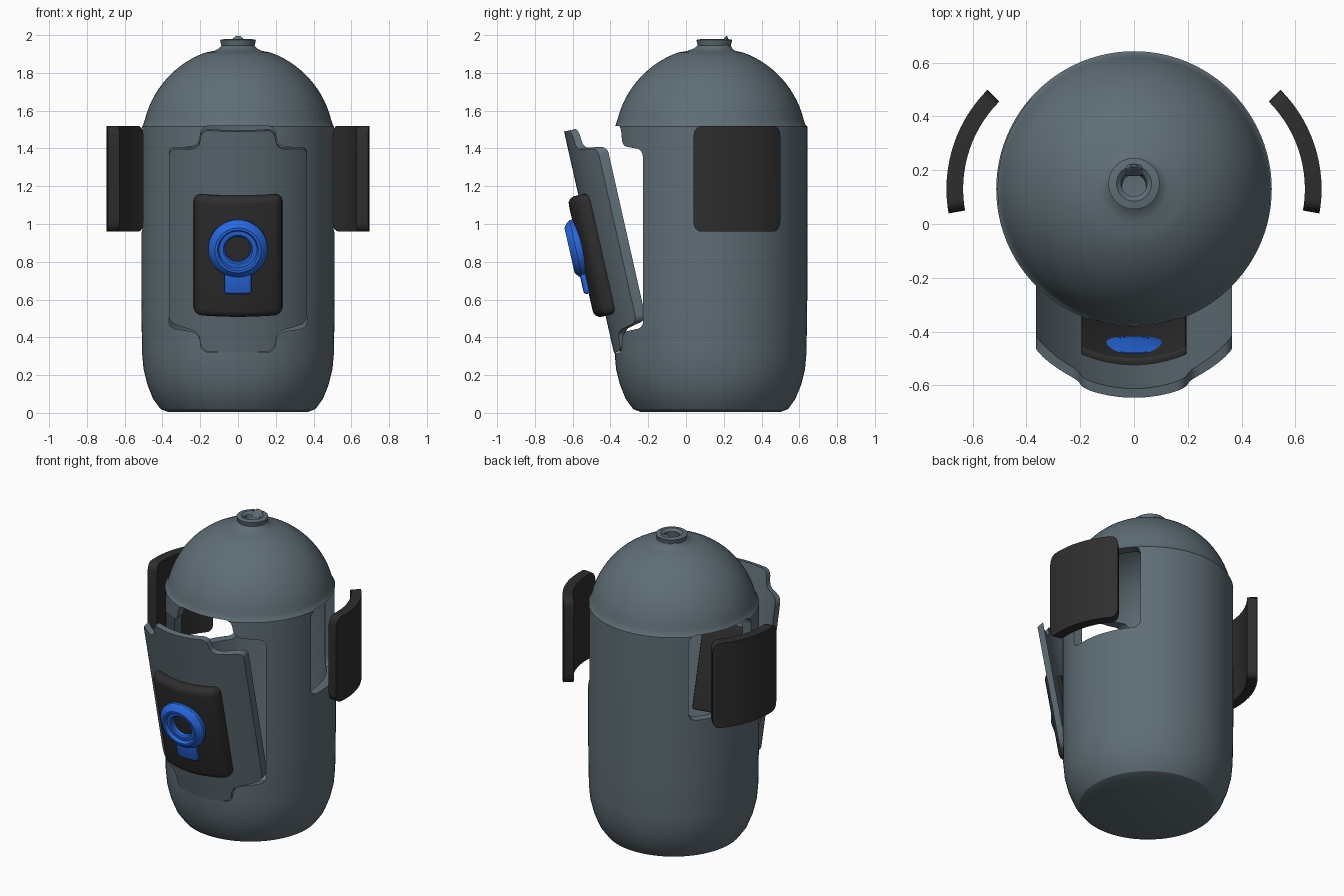
import bpy, bmesh, math
from mathutils import Matrix, Vector

if "Cube" in bpy.data.objects:
    bpy.data.objects.remove(bpy.data.objects["Cube"])

AXIS_Y = 0.13
BODY_R = 0.512
SIDE_ANGLE = math.radians(107.5)


def material(name, rgb):
    m = bpy.data.materials.new(name)
    m.use_nodes = True
    m.diffuse_color = (*rgb, 1)
    node = next(n for n in m.node_tree.nodes if n.type == 'BSDF_PRINCIPLED')
    node.inputs["Base Color"].default_value = (*rgb, 1)
    return m


grey = material("slate grey", (0.115, 0.155, 0.18))
black = material("soft black", (0.027, 0.027, 0.027))
blue = material("bright blue", (0.02, 0.14, 0.75))


def make(name, bm, mat):
    bmesh.ops.recalc_face_normals(bm, faces=bm.faces[:])
    me = bpy.data.meshes.new(name)
    bm.to_mesh(me)
    bm.free()
    me.materials.append(mat)
    ob = bpy.data.objects.new(name, me)
    bpy.context.collection.objects.link(ob)
    return ob


def activate(ob):
    bpy.ops.object.select_all(action='DESELECT')
    ob.select_set(True)
    bpy.context.view_layer.objects.active = ob


def smooth(ob):
    activate(ob)
    bpy.ops.object.shade_smooth_by_angle(angle=math.radians(32))


def boolean(ob, cutter, operation):
    activate(ob)
    mod = ob.modifiers.new("cut", 'BOOLEAN')
    mod.object = cutter
    mod.operation = operation
    mod.solver = 'EXACT'
    bpy.ops.object.modifier_apply(modifier=mod.name)


def lathe(profile, closed, steps=96):
    """Revolve (radius, height) points about the z axis."""
    bm = bmesh.new()
    vs = [bm.verts.new((r, 0, z)) for r, z in profile]
    pairs = list(zip(vs, vs[1:])) + ([(vs[-1], vs[0])] if closed else [])
    es = [bm.edges.new(p) for p in pairs]
    bmesh.ops.spin(bm, geom=vs + es, axis=(0, 0, 1), cent=(0, 0, 0),
                   angle=2 * math.pi, steps=steps)
    bmesh.ops.remove_doubles(bm, verts=bm.verts[:], dist=1e-5)
    return bm


def cutter(name, outline, turn=0.0, radial=False, corner=0.045):
    """Rounded outline on the front of the body, pushed in towards the axis."""
    bm = bmesh.new()
    far, near = 0.8, 0.15
    bm.faces.new([bm.verts.new((x, -far, z)) for x, z in outline])
    bmesh.ops.bevel(bm, geom=bm.verts[:], offset=corner, segments=5,
                    profile=0.5, affect='VERTICES')
    ext = bmesh.ops.extrude_face_region(bm, geom=bm.faces[:])
    for v in ext["geom"]:
        if isinstance(v, bmesh.types.BMVert):
            v.co.y = -near
    if radial:
        for v in bm.verts:
            v.co.x *= -v.co.y / BODY_R
    bm.transform(Matrix.Translation((0, AXIS_Y, 0)) @ Matrix.Rotation(turn, 4, 'Z'))
    return make(name, bm, grey)


def shell(name, inner, outer, mat, low=0.2, high=1.7):
    bm = lathe([(inner, low), (outer, low), (outer, high), (inner, high)], True)
    bm.transform(Matrix.Translation((0, AXIS_Y, 0)))
    return make(name, bm, mat)


def bent_box(name, width, y0, y1, z0, z1, bevel, mat, radius=0.55):
    """Rounded box curved to follow the body."""
    bm = bmesh.new()
    bmesh.ops.create_cube(bm, size=1)
    bm.transform(Matrix.Translation((0, (y0 + y1) / 2, (z0 + z1) / 2))
                 @ Matrix.Diagonal((width, abs(y1 - y0), z1 - z0, 1)))
    bmesh.ops.bevel(bm, geom=bm.edges[:], offset=bevel, segments=4,
                    profile=0.5, affect='EDGES')
    for i in range(1, 16):
        x = width * (i / 16 - 0.5)
        bmesh.ops.bisect_plane(bm, geom=bm.verts[:] + bm.edges[:] + bm.faces[:],
                               plane_co=(x, 0, 0), plane_no=(1, 0, 0))
    for v in bm.verts:
        v.co.y += radius - math.sqrt(radius ** 2 - v.co.x ** 2)
    return make(name, bm, mat)


# Hollow capsule body with a nozzle collar
outer = [(0, 0.005), (0.37, 0.005), (0.41, 0.02), (0.45, 0.075), (0.48, 0.15),
         (0.5, 0.23), (0.508, 0.32), (BODY_R, 0.6), (BODY_R, 1.515), (0.502, 1.525)]
dome = [(0.508 * math.cos(math.radians(a)), 1.43 + 0.508 * math.sin(math.radians(a)))
        for a in range(14, 71, 4)]
collar = [(0.125, 1.917), (0.1, 1.93), (0.088, 1.945), (0.095, 1.975),
          (0.065, 1.98), (0.048, 1.965), (0.045, 1.925), (0, 1.92)]
inner_wall = [(0.455 * math.cos(math.radians(a)), 1.43 + 0.455 * math.sin(math.radians(a)))
              for a in range(90, -1, -6)]
inner_floor = [(0.455, 0.3), (0.42, 0.12), (0.36, 0.06), (0, 0.06)]
bm = lathe(outer + dome + collar, False)
for v in bm.verts:
    if v.co.z > 1.91:
        v.co.y += 0.02 * min(1, (v.co.z - 1.91) / 0.03)
cavity = lathe(inner_wall + inner_floor, False)
for part in (bm, cavity):
    part.transform(Matrix.Translation((0, AXIS_Y, 0)))
body = make("body", bm, grey)
hollow = make("cavity_cutter", cavity, grey)
boolean(body, hollow, 'DIFFERENCE')

# Front opening, and the door cut to the same outline
half = [(0.19, 0.32), (0.21, 0.425), (0.365, 0.45), (0.365, 1.395), (0.21, 1.415), (0.19, 1.52)]
outline = half + [(-x, z) for x, z in reversed(half)]
door_cut = cutter("door_cutter", outline, corner=0.035)
door = shell("door", 0.477, BODY_R, grey)
boolean(body, door_cut, 'DIFFERENCE')
boolean(door, door_cut, 'INTERSECT')

# Side windows, and the panels lifted out of them
helpers = [hollow, door_cut]
w = BODY_R * math.tan(math.radians(27.5))
window = [(-w, 0.96), (w, 0.96), (w, 1.52), (-w, 1.52)]
for side, label in ((1, "left"), (-1, "right")):
    cut = cutter(label + "_window_cutter", window, side * SIDE_ANGLE, True, 0.055)
    panel = shell(label + "_side_panel", 0.46, 0.522, black)
    boolean(body, cut, 'DIFFERENCE')
    boolean(panel, cut, 'INTERSECT')
    panel.data.transform(Matrix.Translation((side * 0.175, 0, 0)))
    smooth(panel)
    helpers.append(cut)
for h in helpers:
    bpy.data.objects.remove(h)
smooth(body)

# Spout lip at the back of the collar
bm = bmesh.new()
bmesh.ops.create_cone(bm, cap_ends=True, segments=24, radius1=0.075, radius2=0.012, depth=0.05)
bm.transform(Matrix.Translation((0, 0.21, 1.97)) @ Matrix.Rotation(-0.25, 4, 'X')
             @ Matrix.Diagonal((1, 0.35, 1, 1)))
smooth(make("spout_lip", bm, grey))

# Console on the door, with its inner plate
console = bent_box("console", 0.47, -0.443, -0.355, 0.52, 1.175, 0.04, black)
plate = bent_box("console_back_plate", 0.39, -0.36, -0.322, 0.56, 1.12, 0.012, black, 0.46)

# Dial ring, tongue and inner dial, turned about an axis facing the front
DIAL_Z = 0.9
face_front = Matrix.Translation((0, 0, DIAL_Z)) @ Matrix.Rotation(math.pi / 2, 4, 'X')
bm = lathe([(0.14, 0.41), (0.157, 0.44), (0.157, 0.457), (0.145, 0.475), (0.122, 0.492),
            (0.108, 0.492), (0.1, 0.472), (0.078, 0.472), (0.07, 0.465), (0.068, 0.41)], True, 64)
bm.transform(face_front)
ring = make("dial_ring", bm, blue)
tongue = bent_box("dial_tongue", 0.145, -0.468, -0.42, 0.655, 0.8, 0.016, blue)
bm = lathe([(0, 0.3), (0.06, 0.302), (0.14, 0.318), (0.14, 0.34), (0, 0.34)], False, 48)
bm.transform(face_front)
inner_dial = make("inner_dial", bm, blue)

# Lean the whole door assembly outwards about its lower edge
hinge = Vector((0, -0.375, 0.32))
lean = (Matrix.Translation(hinge) @ Matrix.Rotation(math.radians(12.7), 4, 'X')
        @ Matrix.Translation(-hinge))
for ob in (door, console, plate, ring, tongue, inner_dial):
    ob.data.transform(lean)
    smooth(ob)
